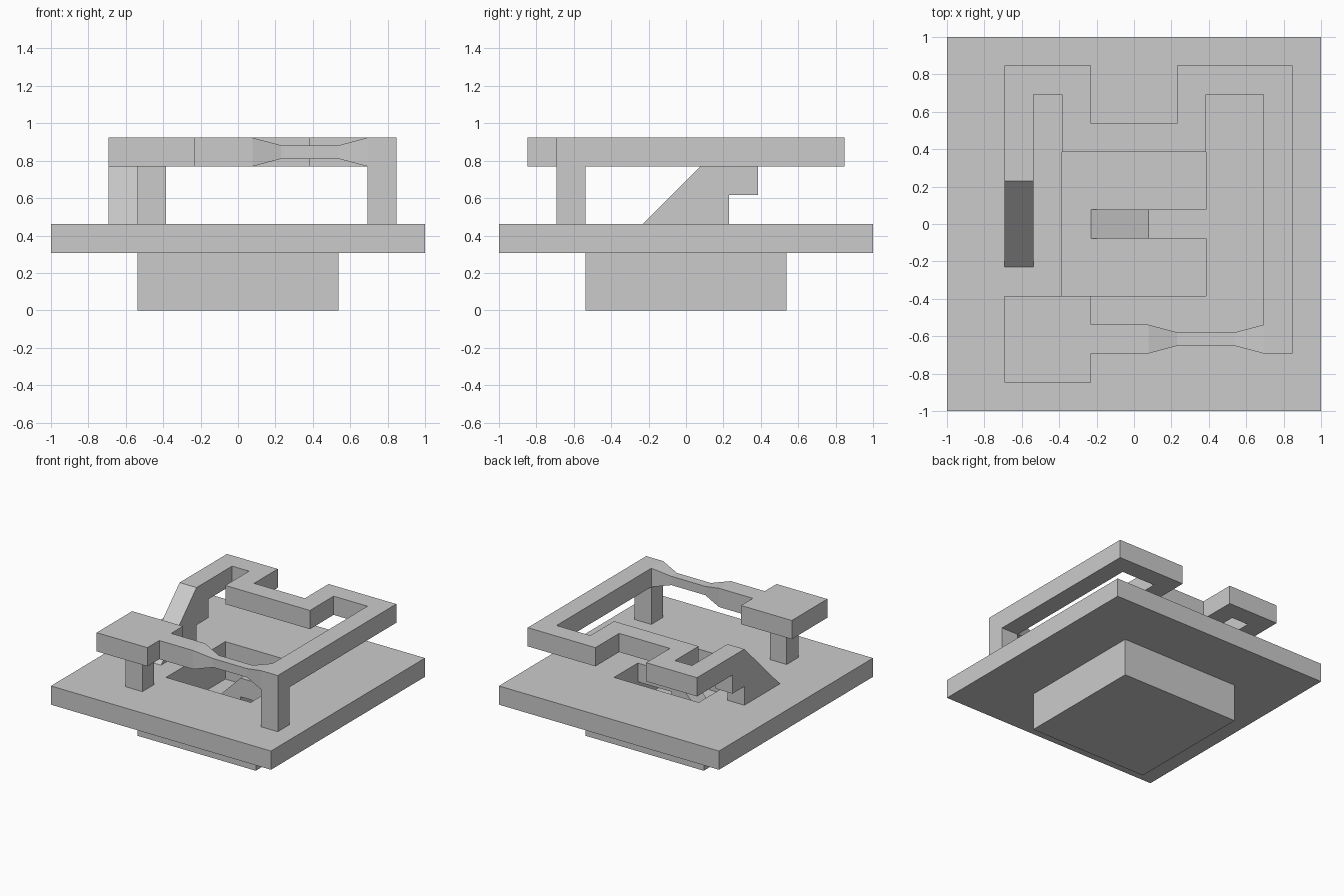
import bpy
import bmesh

if "Cube" in bpy.data.objects:
    bpy.data.objects.remove(bpy.data.objects["Cube"])

U = 1 / 13  # the model sits on a grid of 1/13 units


def finish(name, bm):
    bmesh.ops.recalc_face_normals(bm, faces=bm.faces)
    me = bpy.data.meshes.new(name)
    bm.to_mesh(me)
    bm.free()
    ob = bpy.data.objects.new(name, me)
    bpy.context.collection.objects.link(ob)
    return ob


def loft(name, loops):
    """Skin a series of closed loops (grid units) and cap both ends."""
    bm = bmesh.new()
    rings = [[bm.verts.new((x * U, y * U, z * U)) for x, y, z in lp] for lp in loops]
    n = len(rings[0])
    for a, b in zip(rings, rings[1:]):
        for i in range(n):
            j = (i + 1) % n
            bm.faces.new((a[i], a[j], b[j], b[i]))
    bm.faces.new(rings[0])
    bm.faces.new(rings[-1])
    return finish(name, bm)


def square(h, z):
    return [(-h, -h, z), (h, -h, z), (h, h, z), (-h, h, z)]


def box(name, x0, x1, y0, y1, z0, z1):
    return loft(name, [[(x0, y0, z), (x1, y0, z), (x1, y1, z), (x0, y1, z)]
                       for z in (z0, z1)])


# Base: square tray with a wide rim and a sunken pit
tray = [(7, 0), (7, 4), (13, 4), (13, 6), (5, 6), (5, 2)]
loft("base_tray", [square(h, z) for h, z in tray])

# Ramp climbing out of the pit, with a tongue bridging to the rim
pit_ramp = [(-3, 2), (1, 6), (5, 6), (5, 4), (1, 4), (1, 2)]
loft("pit_ramp", [[(x, y, z) for x, z in pit_ramp] for y in (-1, 1)])

# Ramp from the rim up to the raised path, with a stepped support
rim_ramp = [(-3, 6), (3, 12), (5, 12), (5, 8), (3, 8), (3, 6)]
loft("rim_ramp", [[(x, y, z) for y, z in rim_ramp] for x in (-9, -7)])

# Raised winding path
path = [(-9, 5), (-9, 11), (-3, 11), (-3, 7), (3, 7), (3, 11), (11, 11), (11, -9),
        (9, -9), (9, 9), (5, 9), (5, 5), (-5, 5), (-5, 9), (-7, 9), (-7, 5)]
loft("raised_path", [[(x, y, z) for x, y in path] for z in (10, 12)])

# Narrow-waisted beam joining the path to the platform
waist = [(-3, 1), (1, 1), (3, 0.47), (7, 0.47), (9, 1)]
loft("narrow_beam", [[(x, -8 + a * r, 11 + b * r)
                      for a, b in ((-1, -1), (1, -1), (1, 1), (-1, 1))]
                     for x, r in waist])

# Goal platform and the two posts
box("goal_platform", -9, -3, -11, -5, 10, 12)
box("platform_post", -7, -5, -9, -7, 6, 10)
box("corner_post", 9, 11, -9, -7, 6, 10)
